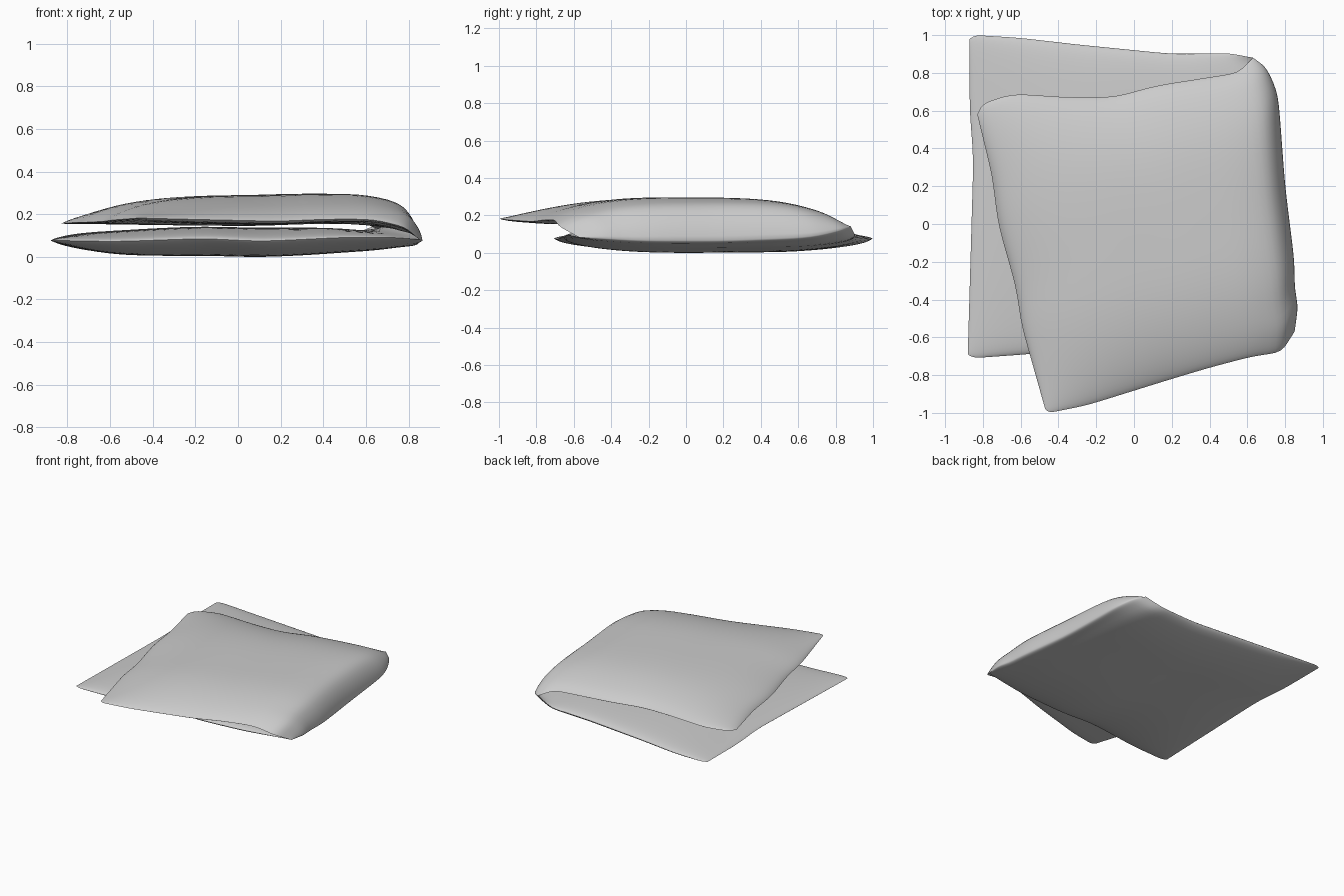
import bpy, bmesh, math
from mathutils import Vector

if "Cube" in bpy.data.objects:
    bpy.data.objects.remove(bpy.data.objects["Cube"])

# Grid steps, denser towards the seams
N = 40
STEPS = [(1 - math.cos(math.pi * k / N)) / 2 for k in range(N + 1)]

# Fold line shared by both layers
fold_front, fold_back = (.85, -.57, .09), (.63, .88, .15)
fold = [fold_front, (.87, -.43, .085), (.85, -.35, .08), (.85, -.2, .075),
        (.8, .2, .075), (.77, .6, .09), (.76, .7, .1), (.7, .83, .13), fold_back]

# Lower layer seams
low_left = [(-.88, -.69, .085), (-.85, .35, .09), (-.87, .6, .085), (-.87, .98, .085)]
low_front = [low_left[0], (-.85, -.71, .085), (-.57, -.69, .08), (-.15, -.65, .095),
             (.1, -.65, .08), (.5, -.65, .1), (.72, -.61, .1), fold_front]
low_back = [low_left[-1], (-.84, 1, .085), (-.6, .985, .08), (-.3, .95, .085),
            (.2, .9, .09), (.5, .905, .1), fold_back]

# Upper layer seams
up_left = [(-.47, -.98, .19), (-.6, -.52, .18), (-.62, -.35, .175), (-.72, 0, .17),
           (-.75, .25, .17), (-.83, .58, .165)]
up_front = [up_left[0], (-.45, -1, .19), (-.25, -.96, .185), (.2, -.82, .175),
            (.4, -.76, .185), (.63, -.7, .185), (.78, -.68, .15), fold_front]
up_back = [up_left[-1], (-.8, .64, .17), (-.64, .69, .175), (-.35, .67, .175),
           (-.1, .67, .175), (.1, .73, .18), (.55, .8, .18), fold_back]


def sample(path):
    """Resample a polyline by length at the grid steps, lightly softened."""
    pts = [Vector(p) for p in path]
    lengths = [(b - a).length for a, b in zip(pts, pts[1:])]
    out = []
    for t in STEPS:
        d, i = sum(lengths) * t, 0
        while i < len(lengths) - 1 and d > lengths[i]:
            d -= lengths[i]
            i += 1
        out.append(pts[i].lerp(pts[i + 1], min(1, d / lengths[i])))
    for _ in range(2):
        out = [out[0]] + [(a + b * 2 + c) / 4 for a, b, c in
                          zip(out, out[1:], out[2:])] + [out[-1]]
    return out


def blend(left, right, front, back, i, j, w):
    """Fill the area between four seam curves."""
    v = STEPS[j]
    corners = (front[0].lerp(back[0], v)).lerp(front[N].lerp(back[N], v), w)
    return left[j].lerp(right[j], w) + front[i].lerp(back[i], v) - corners


def add_sheet(bm, seams, bead, height, roundness, inner=False):
    """One cloth face: a rounded bead at the seams and a soft puff inside."""
    rows = []
    for i, u in enumerate(STEPS):
        row = []
        for j, v in enumerate(STEPS):
            p = blend(*seams, i, j, u)
            p.z = blend(*seams, i, j, u ** 24).z
            side = abs(2 * v - 1)
            puff_v = 1 - side ** 3
            puff = height * puff_v * (1 - (1 - u) ** 6) * (1 - .1 * u)
            rim = bead * math.sqrt((1 - side ** 16) * (1 - (1 - u) ** 16))
            if inner:
                # Pocket inside the fold
                p.x -= .1 * u ** 4 * puff_v
                p.z += (.155 - seams[1][j].z) * u ** 24 * puff_v
                p.z += (puff + rim) * (1 - u ** roundness)
            else:
                p.z += (puff + rim) * math.sqrt(1 - u ** roundness)
            row.append(bm.verts.new(p))
        rows.append(row)
    for a, b in zip(rows, rows[1:]):
        for j in range(N):
            bm.faces.new((a[j], b[j], b[j + 1], a[j + 1]))


# Cushion: two puffed layers joined along the fold
bm = bmesh.new()
right = sample(fold)
lower = (sample(low_left), right, sample(low_front), sample(low_back))
upper = (sample(up_left), right, sample(up_front), sample(up_back))
add_sheet(bm, lower, -.02, -.065, 8)
add_sheet(bm, lower, .02, .04, 6, inner=True)
add_sheet(bm, upper, -.012, -.006, 6, inner=True)
add_sheet(bm, upper, .015, .12, 20)
bmesh.ops.remove_doubles(bm, verts=bm.verts, dist=.0002)
bmesh.ops.recalc_face_normals(bm, faces=bm.faces)

# Stand it on the ground
lowest = min(v.co.z for v in bm.verts)
bmesh.ops.translate(bm, verts=bm.verts, vec=(0, 0, -lowest))

mesh = bpy.data.meshes.new("folded_cushion")
bm.to_mesh(mesh)
bm.free()
cushion = bpy.data.objects.new("folded_cushion", mesh)
bpy.context.collection.objects.link(cushion)

# Plain light grey cloth
cloth = bpy.data.materials.new("light_grey_cloth")
cloth.use_nodes = True
colour = (.6, .6, .6, 1)
cloth.diffuse_color = colour
cloth.node_tree.nodes["Principled BSDF"].inputs["Base Color"].default_value = colour
mesh.materials.append(cloth)

bpy.context.view_layer.objects.active = cushion
cushion.select_set(True)
bpy.ops.object.shade_smooth_by_angle(angle=math.radians(80))
